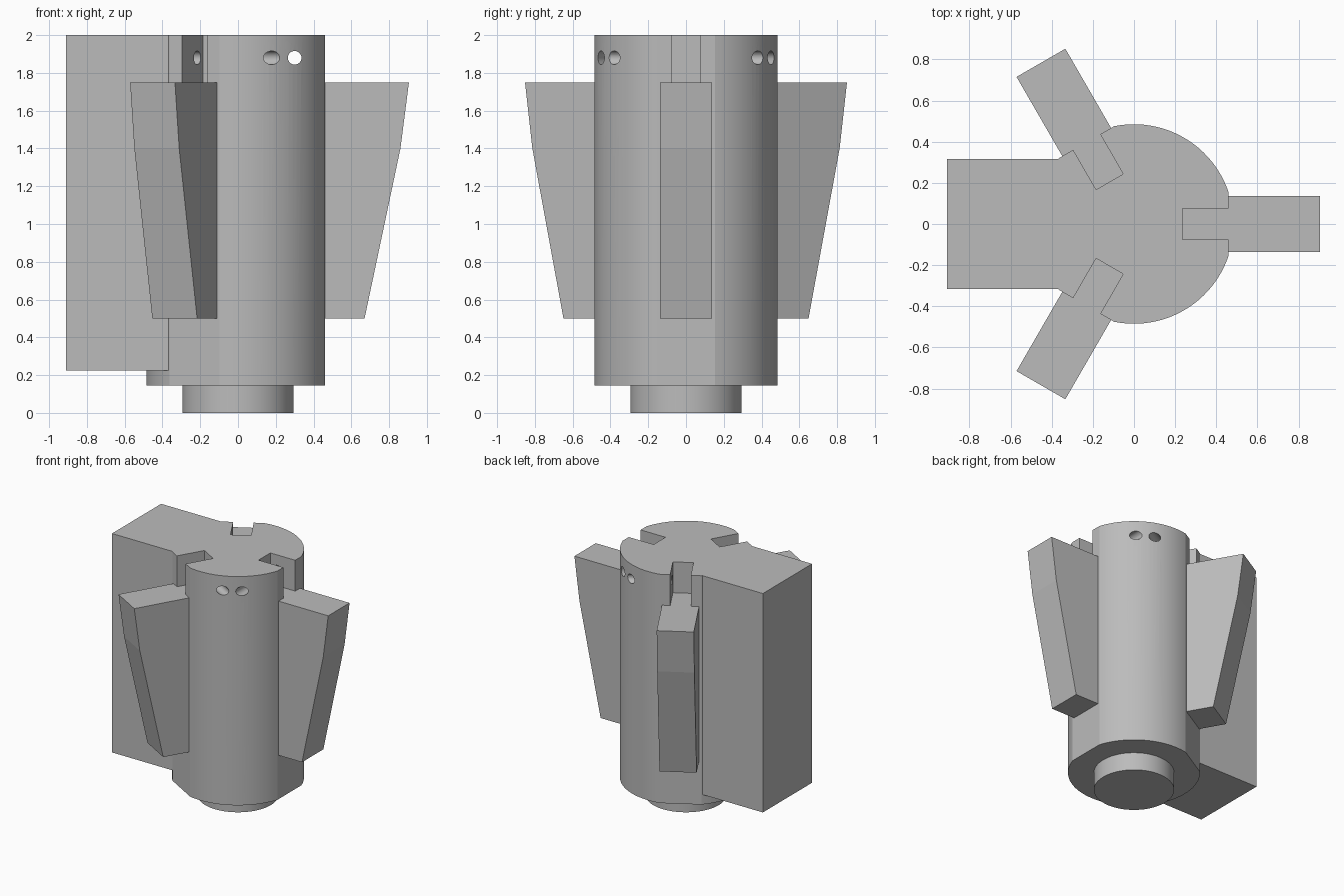
import bpy, bmesh
from math import sin, cos, acos, radians, pi
from mathutils import Matrix

cube = bpy.data.objects.get("Cube")
if cube:
    bpy.data.objects.remove(cube, do_unlink=True)

grey = bpy.data.materials.new("plain grey")
grey.use_nodes = True
grey.diffuse_color = (0.5, 0.5, 0.5, 1)
grey.node_tree.nodes["Principled BSDF"].inputs["Base Color"].default_value = (0.5, 0.5, 0.5, 1)

RADIUS, FLAT = 0.485, 0.46          # barrel radius, distance of its flats
BOTTOM, TOP = 0.145, 2.0
SLOT_IN, SLOT_HALF = 0.237, 0.076   # slot floor and half width
FIN_HALF, FIN_BOTTOM = 0.137, 0.5
ANGLES = [radians(a) for a in (0, 120, 240)]


def loft(name, rings, matrix=Matrix()):
    """Solid through matching rings of points, capped at both ends."""
    bm = bmesh.new()
    loops = [[bm.verts.new(p) for p in ring] for ring in rings]
    n = len(loops[0])
    for low, high in zip(loops, loops[1:]):
        for i in range(n):
            j = (i + 1) % n
            bm.faces.new((low[i], low[j], high[j], high[i]))
    bm.faces.new(loops[0][::-1])
    bm.faces.new(loops[-1])
    bmesh.ops.transform(bm, matrix=matrix, verts=bm.verts)
    bmesh.ops.recalc_face_normals(bm, faces=bm.faces)
    mesh = bpy.data.meshes.new(name)
    bm.to_mesh(mesh)
    bm.free()
    mesh.materials.append(grey)
    obj = bpy.data.objects.new(name, mesh)
    bpy.context.collection.objects.link(obj)
    return obj


def prism(name, outline, z0, z1, matrix=Matrix()):
    return loft(name, [[(x, y, z) for x, y in outline] for z in (z0, z1)], matrix)


def rect(x0, x1, half):
    return [(x0, -half), (x1, -half), (x1, half), (x0, half)]


def circle(r, n):
    return [(r * cos(2 * pi * i / n), r * sin(2 * pi * i / n)) for i in range(n)]


def activate(obj):
    bpy.ops.object.select_all(action='DESELECT')
    obj.select_set(True)
    bpy.context.view_layer.objects.active = obj


def combine(obj, other, operation):
    """Apply a boolean and discard the helper."""
    activate(obj)
    mod = obj.modifiers.new("cut", 'BOOLEAN')
    mod.operation, mod.object, mod.solver = operation, other, 'EXACT'
    bpy.ops.object.modifier_apply(modifier=mod.name)
    bpy.data.objects.remove(other, do_unlink=True)


def smooth(obj):
    activate(obj)
    bpy.ops.object.shade_smooth_by_angle(angle=radians(13))


# Barrel: round with a narrow flat behind each fin
edge = acos(FLAT / RADIUS)
STEPS = 24
outline = []
for a in ANGLES:
    for i in range(STEPS + 1):
        t = a + edge + (radians(120) - 2 * edge) * i / STEPS
        outline.append((RADIUS * cos(t), RADIUS * sin(t)))
barrel = prism("barrel", outline, BOTTOM, TOP)

# Square block joined to the side of the barrel
combine(barrel, prism("side_block", rect(-0.91, -0.36, 0.315), 0.225, TOP), 'UNION')

for a in ANGLES:
    turn = Matrix.Rotation(a, 4, 'Z')
    # Open-topped slot that receives the fin
    combine(barrel, prism("slot_cutter", rect(SLOT_IN, 0.55, SLOT_HALF),
                          FIN_BOTTOM, TOP + 0.1, turn), 'DIFFERENCE')
    # Pin hole crossing the slot
    lay = turn @ Matrix.Translation((0.3, 0, 1.88)) @ Matrix.Rotation(pi / 2, 4, 'X')
    combine(barrel, prism("pin_cutter", circle(0.036, 32), -0.45, 0.45, lay), 'DIFFERENCE')
smooth(barrel)

# Plug under the barrel
smooth(prism("base_plug", circle(0.295, 96), 0, BOTTOM + 0.02))

# Fins: tapered blade with a narrow tab seated in the slot
for a, side in zip(ANGLES, ("left", "back_right", "front_right")):
    rings = []
    for z, tip in ((FIN_BOTTOM, 0.67), (1.4, 0.86), (1.75, 0.905)):
        half = [(SLOT_IN, SLOT_HALF), (FLAT, SLOT_HALF), (FLAT, FIN_HALF), (tip, FIN_HALF)]
        rings.append([(x, -y, z) for x, y in half] + [(x, y, z) for x, y in half[::-1]])
    loft("fin_" + side, rings, Matrix.Rotation(a, 4, 'Z'))
